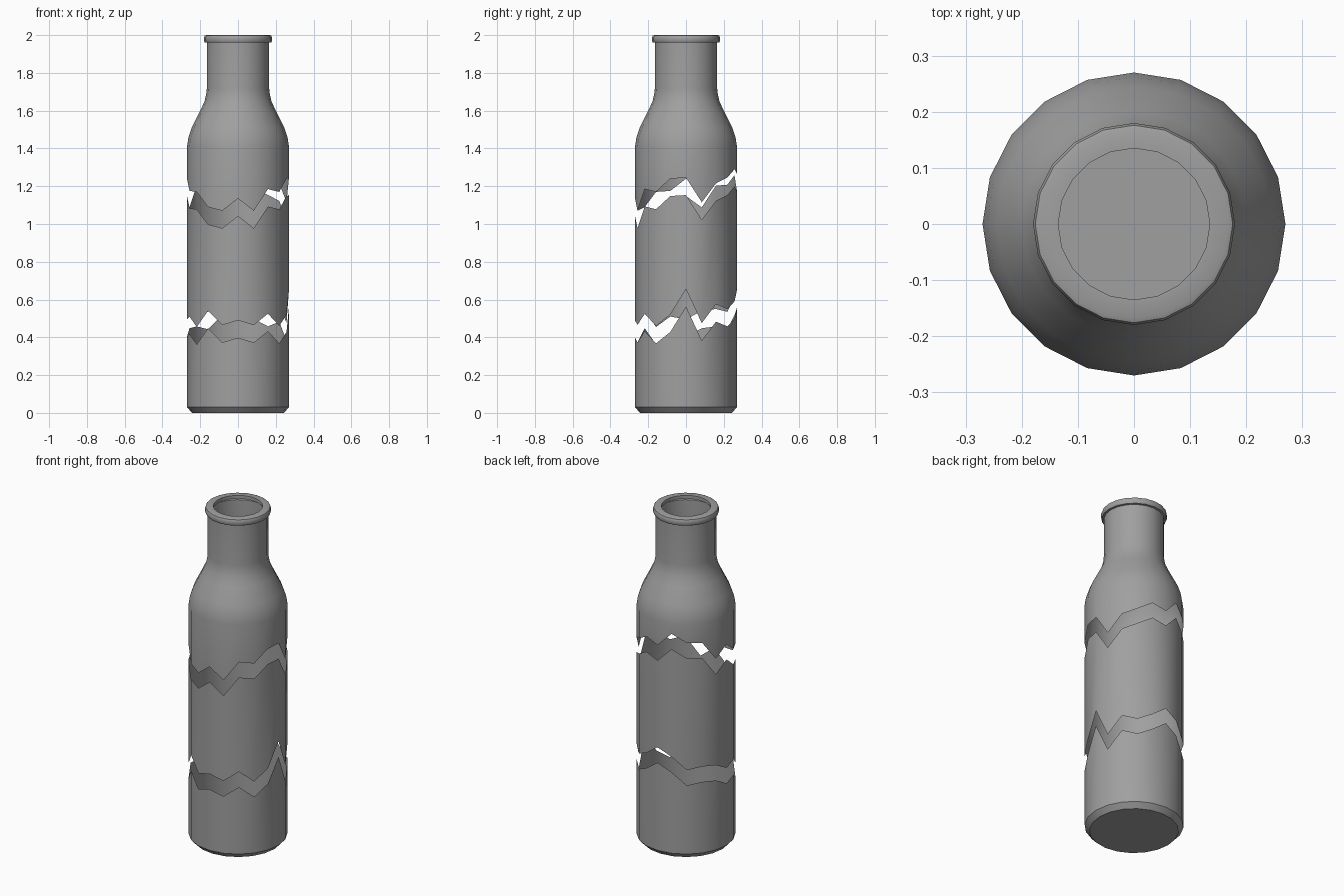
import bpy
import math

SIDES = 20
GAP = 0.092

# Jagged crack heights in hundredths, one per side, counter-clockwise from +x
UPPER_CRACK = [124.5, 111.5, 121.5, 124.5, 129, 126.5, 135, 130, 129.5, 118,
               124, 117.5, 117, 109, 107, 113.5, 107, 118.5, 117, 124]
LOWER_CRACK = [65.5, 47.5, 57.5, 55, 59, 65, 61, 53.5, 55, 54,
               49.5, 51, 45.5, 54, 46.5, 49, 46.5, 52.5, 46, 52]

BODY = 0.27
NECK = 0.165
LIP = 0.135

if "Cube" in bpy.data.objects:
    bpy.data.objects.remove(bpy.data.objects["Cube"], do_unlink=True)

material = bpy.data.materials.new("bottle_grey")
material.use_nodes = True
colour = (0.35, 0.35, 0.35, 1)
material.diffuse_color = colour
material.node_tree.nodes["Principled BSDF"].inputs["Base Color"].default_value = colour


def crack(heights, drop=0.0):
    """Ring on the body wall that follows a jagged crack."""
    return BODY, [h / 100 - drop for h in heights]


def lathe(name, rings, closed_bottom=False):
    """Thin turned shell; a ring height is one value or one per side."""
    verts, faces = [], []
    for radius, height in rings:
        heights = height if isinstance(height, list) else [height] * SIDES
        for i, z in enumerate(heights):
            a = math.tau * i / SIDES
            verts.append((radius * math.cos(a), radius * math.sin(a), z))
    for ring in range(len(rings) - 1):
        low, high = ring * SIDES, (ring + 1) * SIDES
        for i in range(SIDES):
            j = (i + 1) % SIDES
            faces.append((low + i, low + j, high + j, high + i))
    if closed_bottom:
        faces.append(tuple(reversed(range(SIDES))))
    mesh = bpy.data.meshes.new(name)
    mesh.from_pydata(verts, [], faces)
    mesh.materials.append(material)
    obj = bpy.data.objects.new(name, mesh)
    bpy.context.collection.objects.link(obj)
    bpy.ops.object.select_all(action="DESELECT")
    obj.select_set(True)
    bpy.context.view_layer.objects.active = obj
    bpy.ops.object.shade_smooth_by_angle(angle=math.radians(35))
    return obj


# Base with a chamfered foot
lathe("bottle_base", [(0.243, 0), (BODY, 0.03), crack(LOWER_CRACK, GAP)],
      closed_bottom=True)

# Loose middle band
lathe("bottle_middle", [crack(LOWER_CRACK), crack(UPPER_CRACK, GAP)])

# Shoulder, neck and rounded rim folded inward to a short lip
shoulder = [(BODY, 1.41), (0.262, 1.46), (0.245, 1.51), (0.2, 1.6),
            (0.177, 1.65), (0.168, 1.69), (NECK, 1.72)]
rim = [(NECK, 1.96), (0.176, 1.962), (0.18, 1.97), (0.18, 1.988),
       (0.176, 1.997), (0.168, 2), (LIP, 2), (LIP, 1.98)]
lathe("bottle_top", [crack(UPPER_CRACK)] + shoulder + rim)
